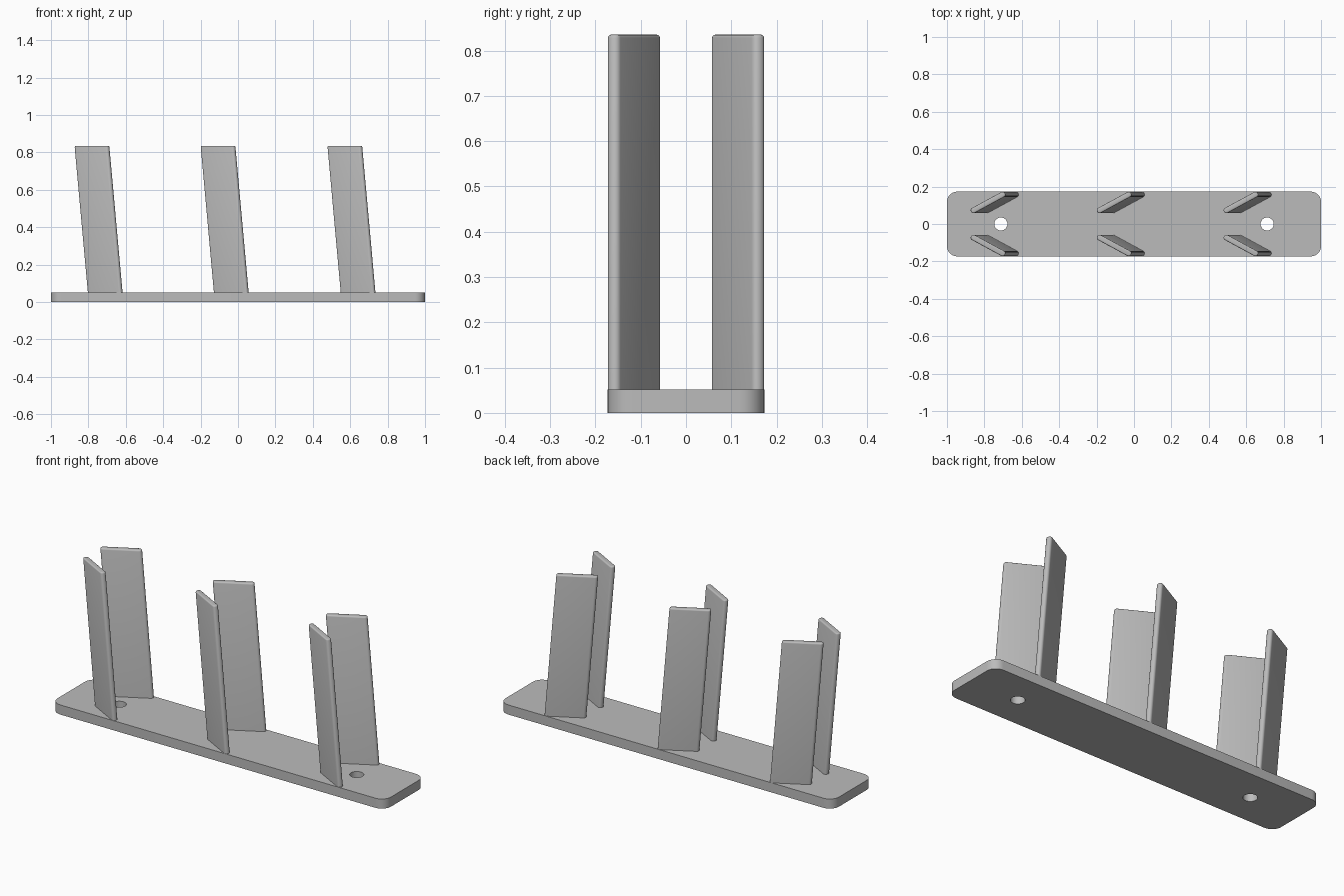
import bpy, bmesh, math
from mathutils import Vector

if "Cube" in bpy.data.objects:
    bpy.data.objects.remove(bpy.data.objects["Cube"])

grey = bpy.data.materials.new("light grey")
grey.diffuse_color = (0.5, 0.5, 0.5, 1)
grey.use_nodes = True
grey.node_tree.nodes["Principled BSDF"].inputs["Base Color"].default_value = grey.diffuse_color

BASE_H, TOP = 0.052, 0.835


def prism(name, low, high, bevel=0.0):
    """Solid between two matching outlines, with optional rounding of the top rim."""
    bm = bmesh.new()
    lo = [bm.verts.new(p) for p in low]
    hi = [bm.verts.new(p) for p in high]
    n = len(lo)
    bm.faces.new(lo)
    cap = bm.faces.new(hi)
    for i in range(n):
        bm.faces.new((lo[i], lo[(i + 1) % n], hi[(i + 1) % n], hi[i]))
    bmesh.ops.recalc_face_normals(bm, faces=bm.faces)
    if bevel:
        bmesh.ops.bevel(bm, geom=list(cap.edges), offset=bevel, segments=3,
                        profile=0.5, affect='EDGES', clamp_overlap=True)
    mesh = bpy.data.meshes.new(name)
    bm.to_mesh(mesh)
    bm.free()
    mesh.materials.append(grey)
    ob = bpy.data.objects.new(name, mesh)
    bpy.context.collection.objects.link(ob)
    return ob


def rounded(hx, hy, r, z, steps=8):
    """Rounded rectangle outline."""
    pts = []
    for k, (sx, sy) in enumerate(((1, 1), (-1, 1), (-1, -1), (1, -1))):
        for i in range(steps + 1):
            a = math.pi / 2 * (k + i / steps)
            pts.append(Vector((sx * (hx - r) + r * math.cos(a),
                               sy * (hy - r) + r * math.sin(a), z)))
    return pts


def smooth(ob):
    bpy.ops.object.select_all(action='DESELECT')
    ob.select_set(True)
    bpy.context.view_layer.objects.active = ob
    bpy.ops.object.shade_smooth_by_angle(angle=math.radians(35))


# Base plate with two screw holes
base = prism("base_plate", rounded(1, 0.173, 0.055, 0), rounded(1, 0.173, 0.055, BASE_H))
for x in (-0.712, 0.712):
    bpy.ops.mesh.primitive_cylinder_add(vertices=32, radius=0.035, depth=0.3, location=(x, 0, 0))
    cutter = bpy.context.object
    cutter.name = "hole_cutter"
    mod = base.modifiers.new("hole", 'BOOLEAN')
    mod.operation, mod.solver, mod.object = 'DIFFERENCE', 'EXACT', cutter
    bpy.context.view_layer.objects.active = base
    bpy.ops.object.modifier_apply(modifier=mod.name)
    bpy.data.objects.remove(cutter)
smooth(base)

# Three leaning pairs of angled fins, mirrored front to back
ANGLE, LEAN, SINK = math.radians(28.5), 0.071, 0.012
for i, x in enumerate((-0.781, -0.107, 0.571)):
    for side, s in (("front", -1), ("back", 1)):
        def outline(cx, z):
            c, sn = math.cos(ANGLE), math.sin(ANGLE)
            return [Vector((cx + p.x * c - p.y * sn,
                            s * (0.115 + p.x * sn + p.y * c), z))
                    for p in rounded(0.103, 0.015, 0.0135, 0, 5)]
        z0 = BASE_H - SINK
        shift = LEAN * (TOP - z0) / (TOP - BASE_H)
        fin = prism(f"{side}_fin_{i + 1}", outline(x + shift, z0), outline(x, TOP), 0.007)
        smooth(fin)
